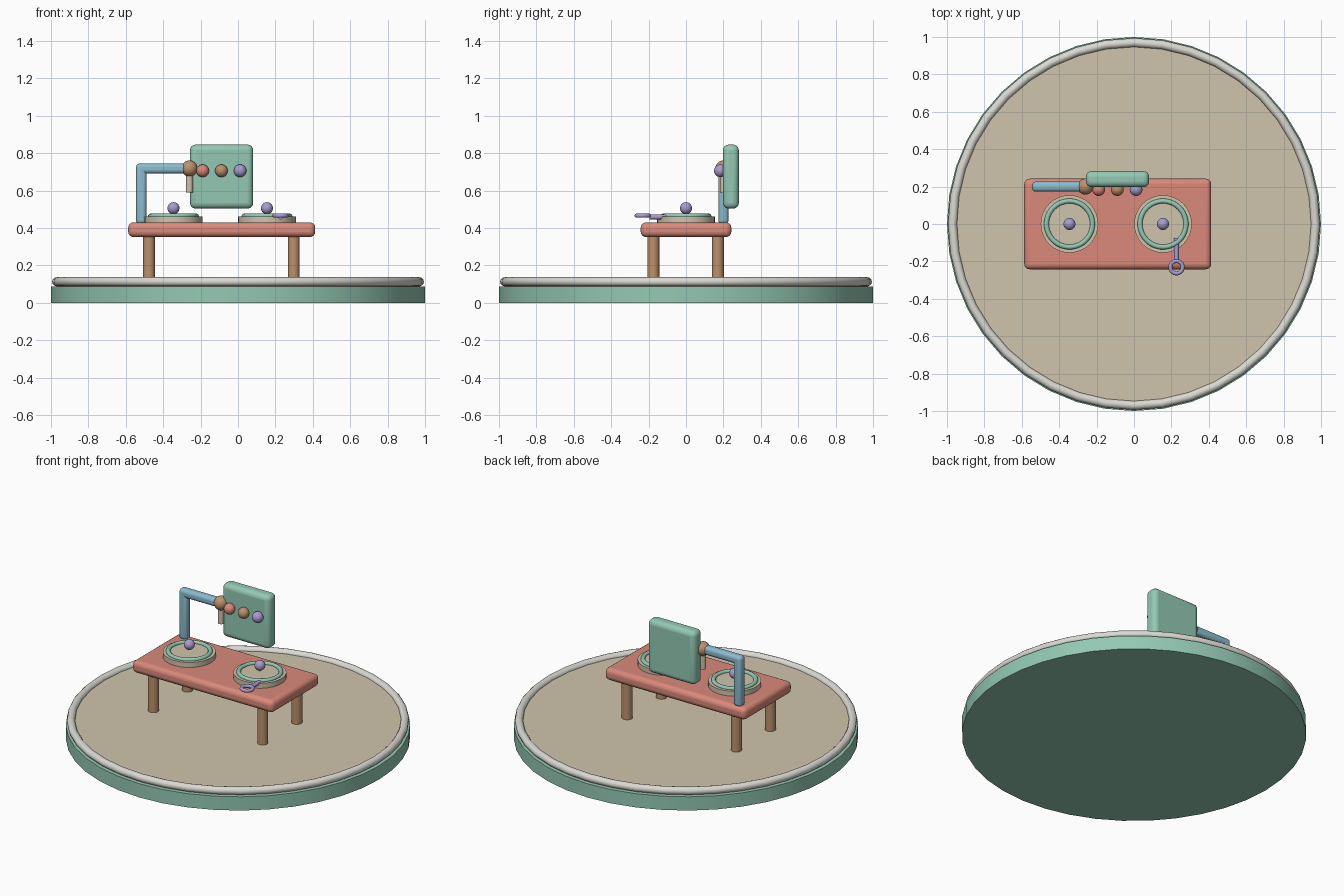
import bpy
import math

cube = bpy.data.objects.get("Cube")
if cube:
    bpy.data.objects.remove(cube, do_unlink=True)


def material(name, r, g, b):
    """Flat material from 0-255 screen values, stored as linear."""
    lin = [((c / 255 + 0.055) / 1.055) ** 2.4 for c in (r, g, b)]
    m = bpy.data.materials.new(name)
    m.use_nodes = True
    m.diffuse_color = (*lin, 1)
    m.node_tree.nodes["Principled BSDF"].inputs["Base Color"].default_value = (*lin, 1)
    return m


TEAL = material("soft teal", 148, 201, 180)
CORAL = material("coral", 218, 138, 122)
SAND = material("sand", 207, 197, 172)
WHITE = material("warm white", 219, 217, 210)
WOOD = material("light wood", 188, 145, 108)
LILAC = material("lilac", 170, 156, 207)
BLUE = material("sky blue", 140, 188, 207)


def finish(name, mat, angle=40):
    ob = bpy.context.object
    ob.name = name
    ob.data.materials.append(mat)
    bpy.ops.object.shade_smooth_by_angle(angle=math.radians(angle))
    return ob


def cylinder(name, mat, r, x, y, z0, z1, sides=24):
    bpy.ops.mesh.primitive_cylinder_add(vertices=sides, radius=r, depth=z1 - z0,
                                        location=(x, y, (z0 + z1) / 2))
    return finish(name, mat)


def ball(name, mat, r, loc):
    bpy.ops.mesh.primitive_uv_sphere_add(segments=24, ring_count=14, radius=r, location=loc)
    return finish(name, mat)


def ring(name, mat, major, minor, loc, sides=48):
    bpy.ops.mesh.primitive_torus_add(major_segments=sides, minor_segments=12,
                                     major_radius=major, minor_radius=minor, location=loc)
    return finish(name, mat)


def rounded_box(name, mat, loc, size, radius):
    bpy.ops.mesh.primitive_cube_add(size=1, location=loc)
    ob = bpy.context.object
    ob.scale = size
    bpy.ops.object.transform_apply(location=False, rotation=False, scale=True)
    bevel = ob.modifiers.new("rounding", "BEVEL")
    bevel.width = radius
    bevel.segments = 4
    return finish(name, mat, 60)


# Round stand with sandy floor and rim
cylinder("stand_base", TEAL, 1.0, 0, 0, 0, 0.088, 40)
cylinder("stand_floor", SAND, 0.972, 0, 0, 0.08, 0.115, 40)
ring("stand_rim", WHITE, 0.97, 0.024, (0, 0, 0.113), 40)

# Table
rounded_box("table_top", CORAL, (-0.087, 0, 0.391), (1.0, 0.484, 0.078), 0.028)
for side, x in (("right", -0.476), ("left", 0.298)):
    for end, y in (("front", -0.175), ("back", 0.17)):
        cylinder(f"table_leg_{end}_{side}", WOOD, 0.032, x, y, 0.11, 0.37)

# Two round dishes, each with a ring and a ball
for side, x in (("right", -0.345), ("left", 0.155)):
    cylinder(f"dish_{side}", SAND, 0.154, x, 0, 0.425, 0.462, 32)
    ring(f"dish_ring_{side}", TEAL, 0.123, 0.013, (x, 0, 0.464))
    ball(f"dish_ball_{side}", LILAC, 0.032, (x, 0, 0.506))

# Loop-ended tool lying on the left dish
ring("tool_loop", LILAC, 0.033, 0.011, (0.227, -0.231, 0.466), 32)
handle = cylinder("tool_handle", LILAC, 0.013, 0.227, -0.135, 0.402, 0.522, 16)
handle.location.z = 0.459
handle.rotation_euler.x = math.radians(90)

# Arm with joint and nozzle
rounded_box("arm_post", BLUE, (-0.517, 0.2, 0.583), (0.056, 0.054, 0.324), 0.02)
rounded_box("arm_beam", BLUE, (-0.4, 0.2, 0.718), (0.288, 0.054, 0.054), 0.02)
ball("arm_joint", WOOD, 0.043, (-0.26, 0.2, 0.718))
cylinder("arm_nozzle", SAND, 0.019, -0.26, 0.2, 0.59, 0.7, 16)

# Upright panel with three knobs
rounded_box("panel", TEAL, (-0.088, 0.24, 0.675), (0.338, 0.085, 0.342), 0.03)
for i, mat in enumerate((CORAL, WOOD, LILAC)):
    ball(f"panel_knob_{i + 1}", mat, 0.034, (-0.189 + 0.1 * i, 0.184, 0.706))
